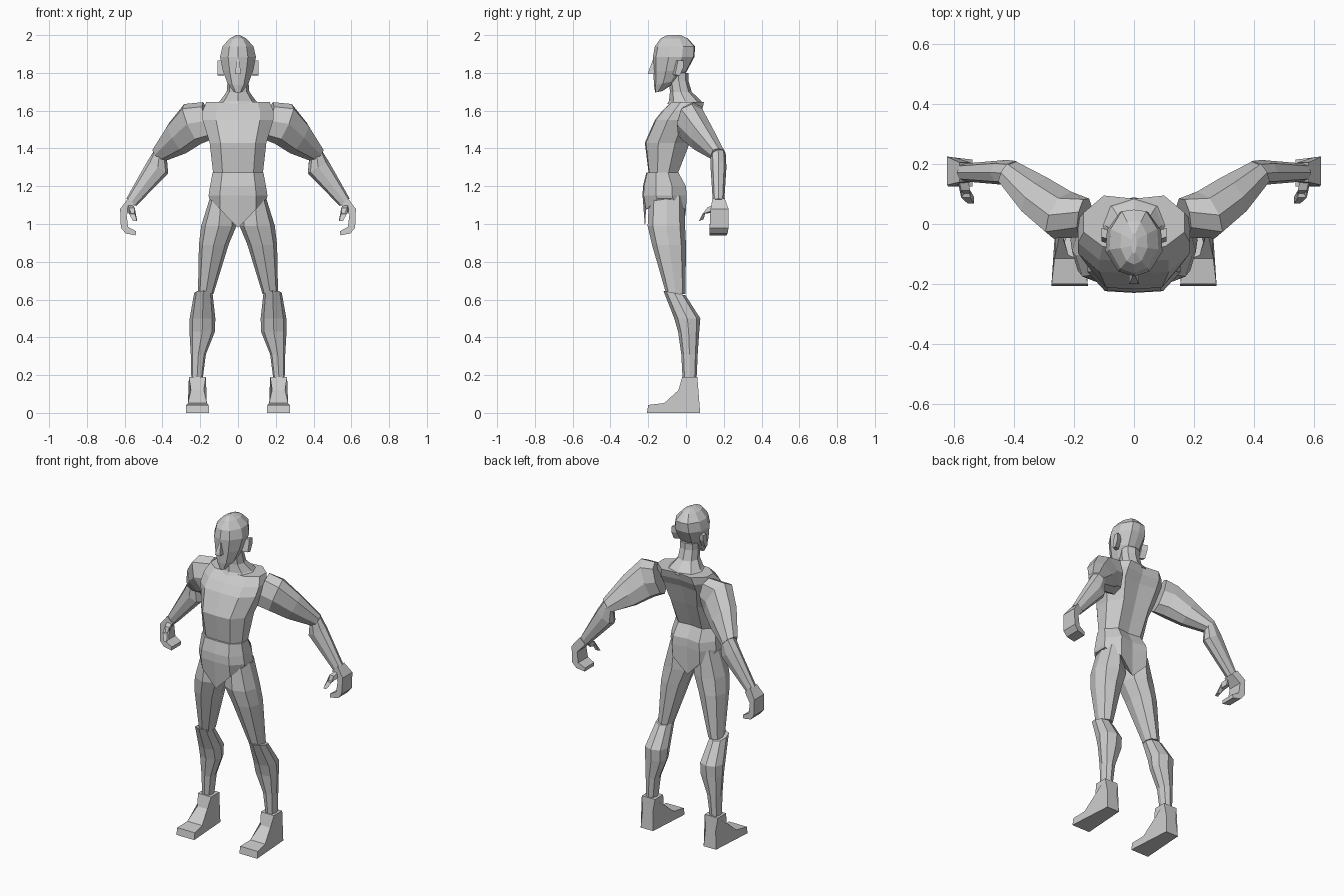
import bpy, bmesh
from mathutils import Vector

# Unit cross-sections (u, v), counter-clockwise, front is v = -1
LIMB = [(0, -1), (.76, -.72), (1, 0), (.76, .72), (0, 1), (-.76, .72), (-1, 0), (-.76, -.72)]
BODY = [(0, -1), (.62, -.95), (1, -.4), (1, .35), (.6, 1), (0, .88),
        (-.6, 1), (-1, .35), (-1, -.4), (-.62, -.95)]
SKULL = [(0, -1), (.55, -.85), (1, -.25), (.95, .4), (.5, .95), (0, 1),
         (-.5, .95), (-.95, .4), (-1, -.25), (-.55, -.85)]
BOX = [(-1, -1), (1, -1), (1, 1), (-1, 1)]


def finish(name, bm, mirror):
    bmesh.ops.recalc_face_normals(bm, faces=bm.faces)
    me = bpy.data.meshes.new(name)
    bm.to_mesh(me)
    bm.free()
    ob = bpy.data.objects.new(name, me)
    bpy.context.collection.objects.link(ob)
    if mirror:
        m = ob.modifiers.new("mirror", 'MIRROR')
        m.use_mirror_merge = False
    return ob


def skin(bm, rows):
    n = len(rows[0])
    for a, b in zip(rows, rows[1:]):
        for i in range(n):
            j = (i + 1) % n
            bm.faces.new((a[i], a[j], b[j], b[i]))
    bm.faces.new(rows[0])
    bm.faces.new(rows[-1])


def loft(name, section, rings, mirror=False):
    """Skin a section through rings given as (centre, u axis, v axis)."""
    bm = bmesh.new()
    skin(bm, [[bm.verts.new(Vector(c) + Vector(u) * p + Vector(v) * q) for p, q in section]
              for c, u, v in rings])
    return finish(name, bm, mirror)


def H(x0, x1, y0, y1, z, tilt=0):
    """Ring lying flat, given by its extents; tilt raises the back."""
    return (((x0 + x1) / 2, (y0 + y1) / 2, z), ((x1 - x0) / 2, 0, 0), (0, (y1 - y0) / 2, tilt))


def C(w, y0, y1, z, tilt=0):
    return H(-w, w, y0, y1, z, tilt)


def slab(name, pts):
    """Outline extruded between two sides, given as pairs of points; mirrored."""
    bm = bmesh.new()
    skin(bm, [[bm.verts.new(p[k]) for p in pts] for k in (0, 1)])
    return finish(name, bm, True)


# Head, nose, ears, neck
loft("head", SKULL, [C(.022, -.163, -.125, 1.70, .004), C(.056, -.17, -.04, 1.748, .012),
                     C(.08, -.172, .005, 1.81), C(.095, -.175, .045, 1.885),
                     C(.082, -.165, .048, 1.94), C(.045, -.135, .01, 1.982),
                     C(.008, -.1, -.03, 2.0)])
loft("nose", BOX, [C(.017, -.2, -.15, 1.795), C(.014, -.197, -.15, 1.812), C(.005, -.175, -.15, 1.87)])
slab("ear", [((.075, y, z), (.108, y + .012, z)) for y, z in
             [(-.07, 1.79), (-.045, 1.785), (-.025, 1.83), (-.025, 1.865), (-.055, 1.865)]])
loft("neck", LIMB, [C(.115, -.1, .09, 1.635), C(.095, -.09, .08, 1.652),
                    C(.06, -.085, .03, 1.70), C(.055, -.09, .012, 1.76), C(.055, -.09, .012, 1.8)])

# Torso and briefs-shaped pelvis
loft("torso", BODY, [C(.132, -.198, -.042, 1.27), C(.15, -.218, .02, 1.43),
                     C(.187, -.165, .06, 1.55), C(.187, -.125, .085, 1.60),
                     C(.168, -.08, .095, 1.645)])
pelvis = loft("pelvis", BODY, [C(.135, -.21, -.04, 1.272), C(.148, -.228, 0, 1.2),
                               C(.156, -.23, .003, 1.15), C(.152, -.217, 0, .98)])
for v in pelvis.data.vertices:
    if v.co.z < 1.0:
        v.co.z += abs(v.co.x) * 1.02

# Legs
loft("thigh", LIMB, [H(.03, .145, -.195, -.01, 1.15), H(.008, .195, -.203, -.005, .99),
                     H(.05, .207, -.18, 0, .89), H(.13, .212, -.105, -.003, .63)], True)
loft("shin", LIMB, [H(.135, .232, -.12, -.003, .635, -.012), H(.12, .256, -.062, .076, .50),
                    H(.122, .257, -.042, .07, .43), H(.17, .25, -.025, .062, .31),
                    H(.187, .247, -.018, .056, .18)], True)
slab("foot", [((.215 - w, y, z), (.215 + w, y, z)) for y, z, w in
              [(-.02, .19, .045), (-.04, .12, .034), (-.115, .052, .05), (-.2, .042, .06),
               (-.207, 0, .061), (.075, 0, .042), (.066, .11, .034), (.06, .19, .045)]])

# Arms
loft("upper_arm", LIMB, [((.165, .02, 1.545), (.02, .02, .1), (-.015, .065, 0)),
                         ((.24, .03, 1.53), (.045, 0, .105), (-.03, .078, 0)),
                         ((.32, .09, 1.455), (.045, 0, .08), (-.03, .065, 0)),
                         ((.42, .172, 1.365), (.025, 0, .035), (-.02, .04, 0))], True)
loft("forearm", LIMB, [((.405, .17, 1.375), (.028, 0, .03), (-.01, .04, 0)),
                       ((.425, .172, 1.30), (.055, 0, .032), (0, .042, 0)),
                       ((.565, .172, 1.115), (.026, 0, .02), (0, .03, 0))], True)

# Curled hand and thumb
slab("hand", [((x, y0, z), (x, y1, z)) for x, z, y0, y1 in
              [(.545, 1.10, .14, .205), (.582, 1.135, .14, .205), (.624, 1.08, .13, .225),
               (.62, .98, .125, .225), (.595, .95, .125, .22), (.542, .94, .125, .215),
               (.54, .962, .125, .215), (.582, .985, .125, .22), (.59, 1.05, .13, .22)]])
loft("thumb", BOX, [((.572, .15, 1.085), (.016, 0, .006), (0, .01, .02)),
                    ((.562, .1, 1.07), (.015, 0, 0), (0, .012, .016)),
                    ((.545, .08, 1.02), (.01, 0, 0), (0, .012, .004))], True)
